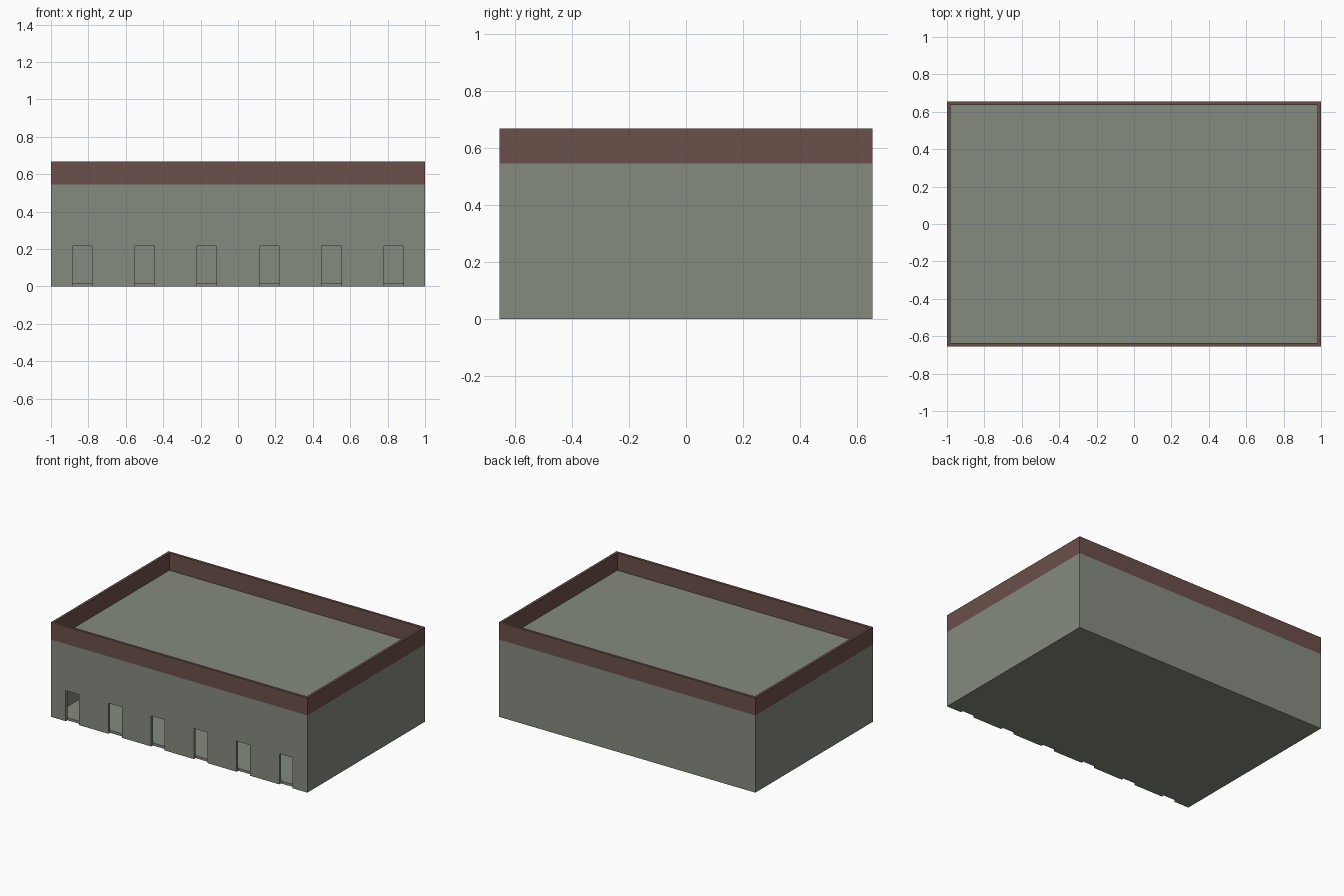
import bpy, bmesh

if "Cube" in bpy.data.objects:
    bpy.data.objects.remove(bpy.data.objects["Cube"])

HX, HY = 1.0, 0.655        # outer half sizes
T = 0.018                  # wall thickness
ROOF_Z, TOP_Z = 0.545, 0.668
FLOOR_Z = 0.018
DOOR_W, DOOR_H = 0.105, 0.216


def material(name, rgb):
    m = bpy.data.materials.new(name)
    m.diffuse_color = (*rgb, 1.0)
    m.use_nodes = True
    m.node_tree.nodes["Principled BSDF"].inputs["Base Color"].default_value = m.diffuse_color
    return m


grey = material("grey_green_plaster", (0.235, 0.26, 0.215))
brown = material("brown_trim", (0.147, 0.079, 0.069))


def add_object(name, bm, *mats):
    bmesh.ops.recalc_face_normals(bm, faces=bm.faces)
    mesh = bpy.data.meshes.new(name)
    bm.to_mesh(mesh)
    bm.free()
    for m in mats:
        mesh.materials.append(m)
    ob = bpy.data.objects.new(name, mesh)
    bpy.context.collection.objects.link(ob)
    return ob


def add_box(bm, x0, x1, y0, y1, z0, z1):
    verts = bmesh.ops.create_cube(bm, size=1)["verts"]
    for v in verts:
        v.co = (x1 if v.co.x > 0 else x0,
                y1 if v.co.y > 0 else y0,
                z1 if v.co.z > 0 else z0)


# Wall ring with a coloured parapet band on top
bm = bmesh.new()


def ring(hx, hy, z):
    return [bm.verts.new((sx * hx, sy * hy, z))
            for sx, sy in ((-1, -1), (1, -1), (1, 1), (-1, 1))]


levels = (0.0, ROOF_Z, TOP_Z)
loops = [ring(HX, HY, z) for z in levels]
loops += [ring(HX - T, HY - T, z) for z in reversed(levels)]
for a, b in zip(loops, loops[1:] + loops[:1]):
    for i in range(4):
        j = (i + 1) % 4
        bm.faces.new((a[i], a[j], b[j], b[i]))
for f in bm.faces:
    f.material_index = int(f.calc_center_median().z > ROOF_Z + 0.01)
walls = add_object("walls", bm, grey, brown)

# Six doorways cut through the front wall
bm = bmesh.new()
for k in range(6):
    x = (k - 2.5) / 3
    add_box(bm, x - DOOR_W / 2, x + DOOR_W / 2,
            -HY - 0.05, -HY + T + 0.05, -0.05, DOOR_H)
cutter = add_object("doorway_cutter", bm, grey)
cutter.hide_render = True
cutter.hide_viewport = True
mod = walls.modifiers.new("doorways", "BOOLEAN")
mod.operation = "DIFFERENCE"
mod.solver = "EXACT"
mod.object = cutter

# Floor and roof slabs fitted inside the walls
for name, z0, z1 in (("floor", 0.0, FLOOR_Z),
                     ("roof", ROOF_Z - T, ROOF_Z)):
    bm = bmesh.new()
    add_box(bm, -HX + T, HX - T, -HY + T, HY - T, z0, z1)
    add_object(name, bm, grey)
